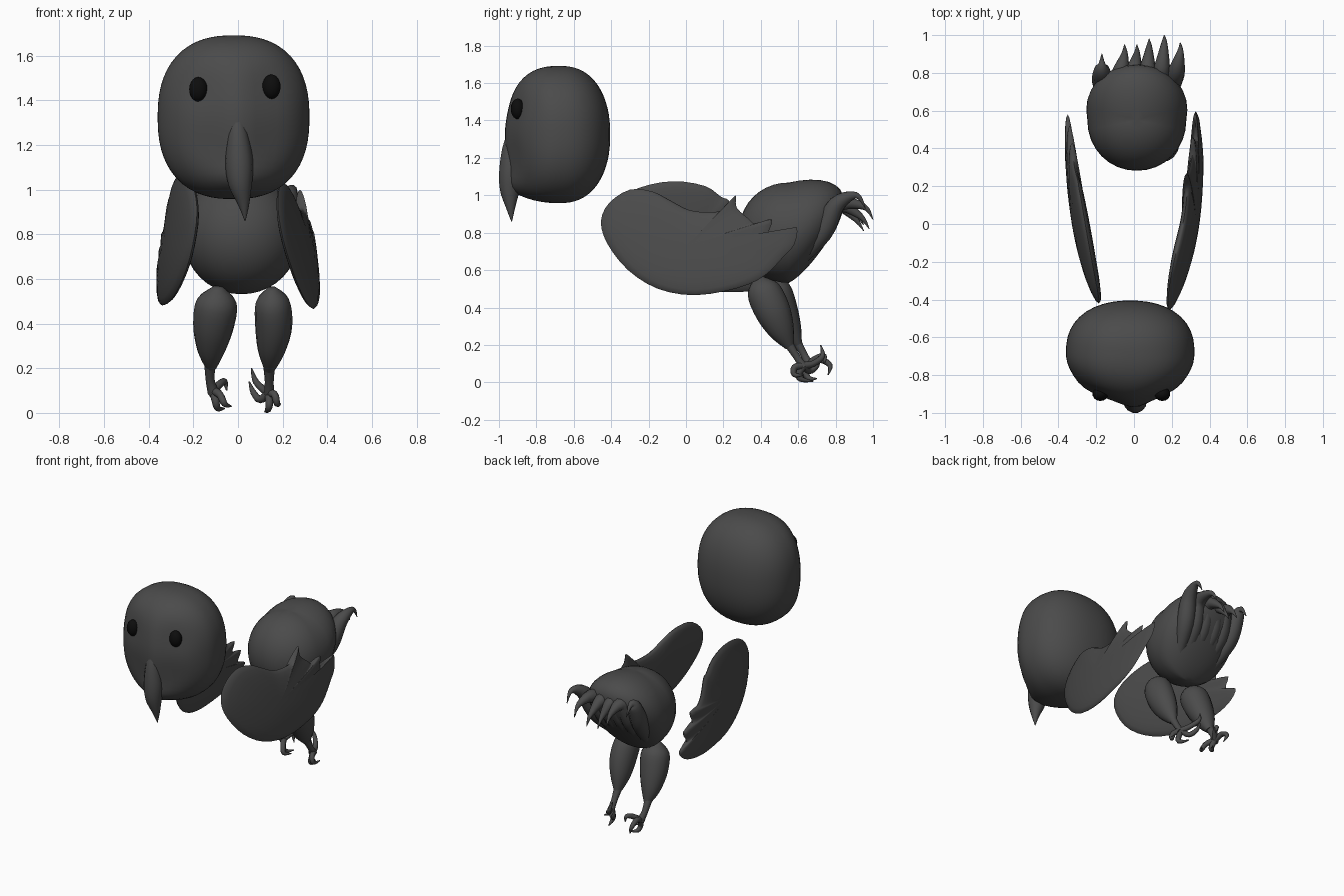
import bpy, bmesh, math
from mathutils import Vector


def material(name, v):
    m = bpy.data.materials.new(name)
    m.diffuse_color = (v, v, v, 1)
    return m


GREY = material("charcoal grey", 0.07)
BLACK = material("black", 0.004)


def finish(name, bm, mat=GREY, angle=60):
    bmesh.ops.recalc_face_normals(bm, faces=bm.faces)
    me = bpy.data.meshes.new(name)
    bm.to_mesh(me)
    bm.free()
    me.materials.append(mat)
    ob = bpy.data.objects.new(name, me)
    bpy.context.collection.objects.link(ob)
    bpy.context.view_layer.objects.active = ob
    ob.select_set(True)
    bpy.ops.object.shade_smooth_by_angle(angle=math.radians(angle))
    ob.select_set(False)
    return ob


def spline(pts, steps, closed=False):
    """Catmull-Rom through tuples of any length."""
    n, out = len(pts), []
    for i in range(n if closed else n - 1):
        if closed:
            q = [pts[(i + k) % n] for k in (-1, 0, 1, 2)]
        else:
            q = [pts[min(max(i + k, 0), n - 1)] for k in (-1, 0, 1, 2)]
        for s in range(steps):
            t = s / steps
            out.append([0.5 * (2 * b + (c - a) * t + (2*a - 5*b + 4*c - d) * t*t
                               + (3*b - a - 3*c + d) * t**3) for a, b, c, d in zip(*q)])
    if not closed:
        out.append(list(pts[-1]))
    return out


def loft(name, pts, sides=12, wu=1, wv=1, steps=4):
    """Tube through (x, y, z, radius) points."""
    p = spline(pts, steps)
    bm = bmesh.new()
    rings = []
    for i, (x, y, z, r) in enumerate(p):
        t = (Vector(p[min(i + 1, len(p) - 1)][:3]) - Vector(p[max(i - 1, 0)][:3])).normalized()
        u = (Vector((1, 0, 0)) - t * t.x).normalized()
        v = t.cross(u)
        r = max(r, 0.002)
        rings.append([bm.verts.new(Vector((x, y, z)) + u * (r * wu * math.cos(a)) + v * (r * wv * math.sin(a)))
                      for a in (2 * math.pi * k / sides for k in range(sides))])
    for a, b in zip(rings, rings[1:]):
        for k in range(sides):
            j = (k + 1) % sides
            bm.faces.new((a[k], a[j], b[j], b[k]))
    bm.faces.new(rings[0])
    bm.faces.new(rings[-1])
    return finish(name, bm)


def ball(name, shape, mat=GREY, u=32, v=20):
    """Sphere whose unit vertices are moved by shape()."""
    bm = bmesh.new()
    bmesh.ops.create_uvsphere(bm, u_segments=u, v_segments=v, radius=1)
    for w in bm.verts:
        w.co = shape(w.co.normalized())
    return finish(name, bm, mat)


def squarish(d, p):
    return d / (abs(d.x)**p + abs(d.y)**p + abs(d.z)**p)**(1 / p)


# Head: face sloping back to the cheeks, dished eye areas and a central ridge
def head_shape(d):
    q = squarish(d, 2.4 - 0.15 * d.y)
    x, y, z = -0.02 + 0.34 * q.x, -0.68 + 0.275 * q.y, 1.325 + 0.367 * q.z
    if d.y < 0:
        f = min(1, -2 * d.y)
        for cx, cz, depth in ((-0.18, 1.45, 0.025), (0.15, 1.46, 0.025),
                              (-0.16, 1.22, 0.02), (0.14, 1.22, 0.02)):
            y += depth * math.exp(-((x - cx)**2 + (z - cz)**2) / 0.014) * f
        y += 0.35 * (x + 0.01)**2 * f
        y -= 0.022 * math.exp(-(x - 0.005)**2 / 0.006 - (z - 1.27)**2 / 0.07) * f
        # chin stays full beneath the beak
        y -= 0.05 * math.exp(-(x - 0.01)**2 / 0.02 - (z - 1.03)**2 / 0.006) * f
    return Vector((x, y, z))


ball("head", head_shape, u=44, v=32)
loft("beak", [(-0.005, -0.925, 1.36, 0.02), (0, -0.938, 1.25, 0.045), (0.005, -0.938, 1.13, 0.062),
              (0.01, -0.942, 1.03, 0.054), (0.025, -0.938, 0.94, 0.027), (0.032, -0.932, 0.86, 0.002)], 14)
for side, cx, cz in (("left", -0.178, 1.45), ("right", 0.15, 1.462)):
    ball(side + "_eye", lambda d: Vector((cx + 0.042 * d.x, -0.9 + 0.037 * d.y, cz + 0.055 * d.z)),
         BLACK, 14, 10)


# Body: round, lifted and widened toward the rear
def body_shape(d):
    q = squarish(d, 2.05)
    t = max(0, d.y)
    return Vector((0.015 + 0.262 * q.x * (1 + 0.2 * t), 0.55 + 0.268 * q.y + 0.1 * t * q.z + 0.01 * t,
                   0.8 + 0.268 * q.z + 0.09 * t))


ball("body", body_shape)

# Tail feathers curling over at the rear: base x, tip x, tip y, tip z
for i, (bx, tx, ty, tz) in enumerate([(-0.17, -0.17, 0.90, 0.92), (-0.09, -0.05, 0.95, 0.84),
                                      (-0.02, 0.015, 0.95, 0.81), (0.06, 0.08, 0.98, 0.82),
                                      (0.13, 0.16, 1.0, 0.87), (0.2, 0.245, 0.96, 0.93)]):
    loft(f"tail_feather_{i + 1}",
         [(bx * 0.7, 0.6, 0.64, 0.03), (bx * 0.95, 0.73, 0.80, 0.055),
          (bx * 0.5 + tx * 0.5, 0.805, 0.95, 0.047),
          (tx, ty - 0.05, tz + 0.07, 0.018), (tx, ty, tz, 0.002)], 10)


# Wings: outline in (y, z), inflated across a slanted, bowed plane
def wing(name, outline, centre, sign, a, b, c, bow, thick):
    ol = spline(outline, 3, True)
    bm = bmesh.new()
    n = len(ol)

    def point(y, z, s, face):
        h = thick * (1 - s * s)**0.5 * (1 - 0.3 * (y + 0.45))
        x = a + b * y + c * z + bow * max(0, 1 - ((y - 0.1) / 0.55)**2)
        return bm.verts.new((sign * (x + face * h), y, z))

    rim = [point(y, z, 1, 0) for y, z in ol]
    for face in (-1, 1):
        prev = rim
        for s in (0.97, 0.89, 0.74, 0.5, 0.25):
            ring = [point(centre[0] + (y - centre[0]) * s, centre[1] + (z - centre[1]) * s, s, face)
                    for y, z in ol]
            for k in range(n):
                j = (k + 1) % n
                bm.faces.new((prev[k], prev[j], ring[j], ring[k]))
            prev = ring
        mid = point(*centre, 0, face)
        for k in range(n):
            bm.faces.new((prev[k], prev[(k + 1) % n], mid))
    return finish(name, bm)


wing("right_wing",
     [(-0.455, 0.86), (-0.41, 0.96), (-0.3, 1.03), (-0.18, 1.02), (-0.08, 0.97), (0.02, 0.92),
      (0.13, 0.91), (0.2, 0.925), (0.265, 1.0), (0.27, 0.935), (0.34, 0.87), (0.37, 0.85),
      (0.46, 0.87), (0.44, 0.79), (0.5, 0.79), (0.59, 0.83), (0.58, 0.74), (0.52, 0.67),
      (0.42, 0.57), (0.28, 0.505), (0.05, 0.466), (-0.15, 0.5), (-0.31, 0.6), (-0.42, 0.74)],
     (0.0, 0.73), 1, 0.378, 0.12, -0.16, 0.03, 0.043)
wing("left_wing",
     [(-0.42, 0.85), (-0.38, 0.96), (-0.25, 1.04), (-0.07, 1.075), (0.1, 1.05), (0.19, 0.99),
      (0.23, 0.97), (0.28, 0.87), (0.34, 0.82), (0.43, 0.81), (0.41, 0.74), (0.52, 0.71),
      (0.49, 0.64), (0.58, 0.6), (0.53, 0.54), (0.42, 0.5), (0.25, 0.482), (0.0, 0.5),
      (-0.2, 0.57), (-0.35, 0.69)],
     (0.0, 0.77), -1, 0.31, 0.14, -0.08, 0.035, 0.048)

# Legs
loft("right_thigh", [(0.15, 0.39, 0.56, 0.02), (0.155, 0.41, 0.5, 0.075), (0.16, 0.46, 0.39, 0.083),
                     (0.15, 0.51, 0.28, 0.062), (0.14, 0.555, 0.19, 0.022)], 16, 1, 1.15)
loft("left_thigh", [(-0.09, 0.45, 0.565, 0.02), (-0.095, 0.47, 0.5, 0.085), (-0.11, 0.51, 0.39, 0.087),
                    (-0.12, 0.56, 0.28, 0.06), (-0.12, 0.6, 0.2, 0.022)], 16, 1.05, 1)
loft("right_shin", [(0.14, 0.54, 0.22, 0.028), (0.14, 0.59, 0.14, 0.02), (0.14, 0.63, 0.08, 0.024)], 10)
loft("left_shin", [(-0.125, 0.58, 0.24, 0.028), (-0.125, 0.63, 0.15, 0.02), (-0.11, 0.66, 0.09, 0.026)], 10)

# Curled toes: each path starts at the ankle
toes = {
    "right": ((0.14, 0.63, 0.09),
              [[(0.12, 0.68, 0.1), (0.08, 0.73, 0.14), (0.06, 0.72, 0.2)],
               [(0.1, 0.66, 0.06), (0.07, 0.7, 0.09), (0.05, 0.71, 0.14)],
               [(0.14, 0.6, 0.04), (0.135, 0.62, 0.015), (0.12, 0.68, 0.005)],
               [(0.165, 0.58, 0.08), (0.175, 0.58, 0.04), (0.19, 0.63, 0.04)]]),
    "left": ((-0.11, 0.66, 0.1),
             [[(-0.08, 0.61, 0.08), (-0.06, 0.59, 0.04), (-0.03, 0.63, 0.03)],
              [(-0.1, 0.64, 0.05), (-0.09, 0.66, 0.02), (-0.06, 0.7, 0.02)],
              [(-0.12, 0.72, 0.12), (-0.12, 0.77, 0.09), (-0.1, 0.76, 0.04)],
              [(-0.08, 0.7, 0.13), (-0.06, 0.74, 0.14), (-0.05, 0.74, 0.1)]])}
for side, (ankle, paths) in toes.items():
    for i, p in enumerate(paths):
        loft(f"{side}_toe_{i + 1}", [(*q, r) for q, r in zip([ankle] + p, (0.02, 0.017, 0.014, 0.003))], 8)
